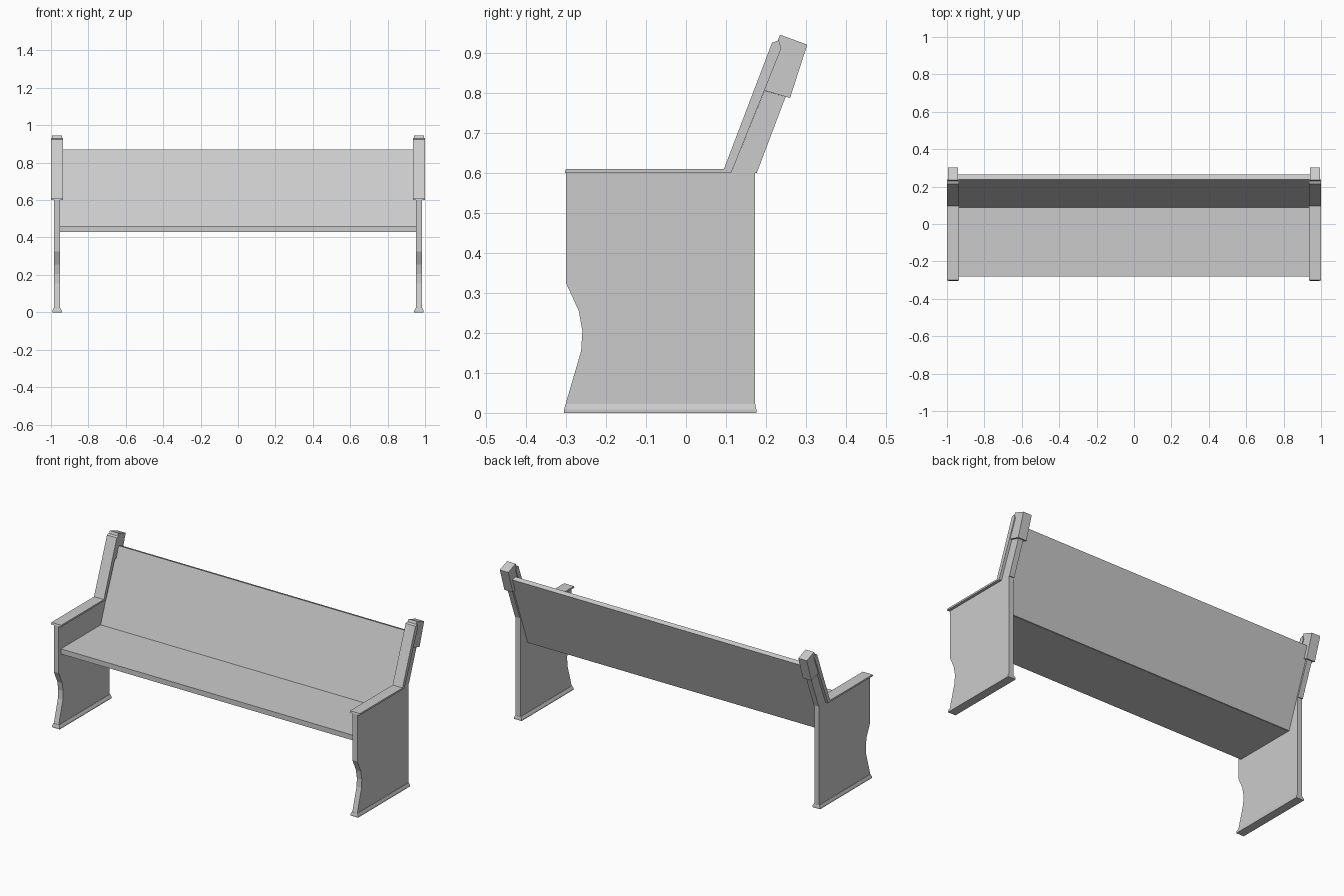
import bpy, bmesh

if "Cube" in bpy.data.objects:
    bpy.data.objects.remove(bpy.data.objects["Cube"])


def finish(name, bm, mirror):
    bmesh.ops.recalc_face_normals(bm, faces=bm.faces)
    me = bpy.data.meshes.new(name)
    bm.to_mesh(me)
    bm.free()
    ob = bpy.data.objects.new(name, me)
    bpy.context.collection.objects.link(ob)
    if mirror:
        m = ob.modifiers.new("mirror", 'MIRROR')
        m.use_mirror_merge = False
    return ob


def extrude_profile(name, pts, x0, x1, mirror=True):
    """Extrude a (y, z) outline from x0 to x1."""
    bm = bmesh.new()
    face = bm.faces.new([bm.verts.new((x0, y, z)) for y, z in pts])
    res = bmesh.ops.extrude_face_region(bm, geom=[face])
    verts = [v for v in res["geom"] if isinstance(v, bmesh.types.BMVert)]
    bmesh.ops.translate(bm, verts=verts, vec=(x1 - x0, 0, 0))
    return finish(name, bm, mirror)


def stack_rects(name, levels):
    """Loft rectangles (x0, x1, y0, y1, z) from bottom to top."""
    bm = bmesh.new()
    rings = [[bm.verts.new(p) for p in ((a, c, z), (b, c, z), (b, d, z), (a, d, z))]
             for a, b, c, d, z in levels]
    bm.faces.new(rings[0])
    bm.faces.new(rings[-1])
    for r, s in zip(rings, rings[1:]):
        for i in range(4):
            j = (i + 1) % 4
            bm.faces.new((r[i], r[j], s[j], s[i]))
    return finish(name, bm, True)


# End panels with scooped front edge
extrude_profile("end_panel",
                [(-0.30, 0.015), (-0.30, 0.025), (-0.262, 0.155), (-0.259, 0.205),
                 (-0.268, 0.255), (-0.30, 0.325), (-0.30, 0.60), (0.172, 0.60),
                 (0.172, 0.015)], 0.952, 0.984)

# Flared foot moulding
stack_rects("foot_moulding", [(0.942, 0.992, -0.305, 0.176, 0.0),
                              (0.942, 0.992, -0.305, 0.176, 0.008),
                              (0.950, 0.986, -0.301, 0.173, 0.022)])

# Armrest strip that bends up along the back
extrude_profile("arm_strip",
                [(-0.303, 0.60), (-0.30, 0.61), (0.095, 0.61), (0.215, 0.925),
                 (0.232, 0.931), (0.238, 0.91), (0.113, 0.60)], 0.936, 1.0)

# Slanted upper post behind the strip
extrude_profile("back_post",
                [(0.113, 0.60), (0.196, 0.805), (0.249, 0.79), (0.177, 0.60)],
                0.952, 0.984)

# Thick head block on the post
extrude_profile("post_head",
                [(0.194, 0.806), (0.225, 0.92), (0.235, 0.945), (0.303, 0.92), (0.26, 0.787)],
                0.940, 0.995)

# Seat board and sloping backrest
extrude_profile("seat", [(-0.28, 0.43), (-0.28, 0.46), (0.10, 0.46), (0.10, 0.43)],
                -0.955, 0.955, False)
extrude_profile("backrest", [(0.08, 0.437), (0.238, 0.87), (0.264, 0.861), (0.106, 0.43)],
                -0.955, 0.955, False)
